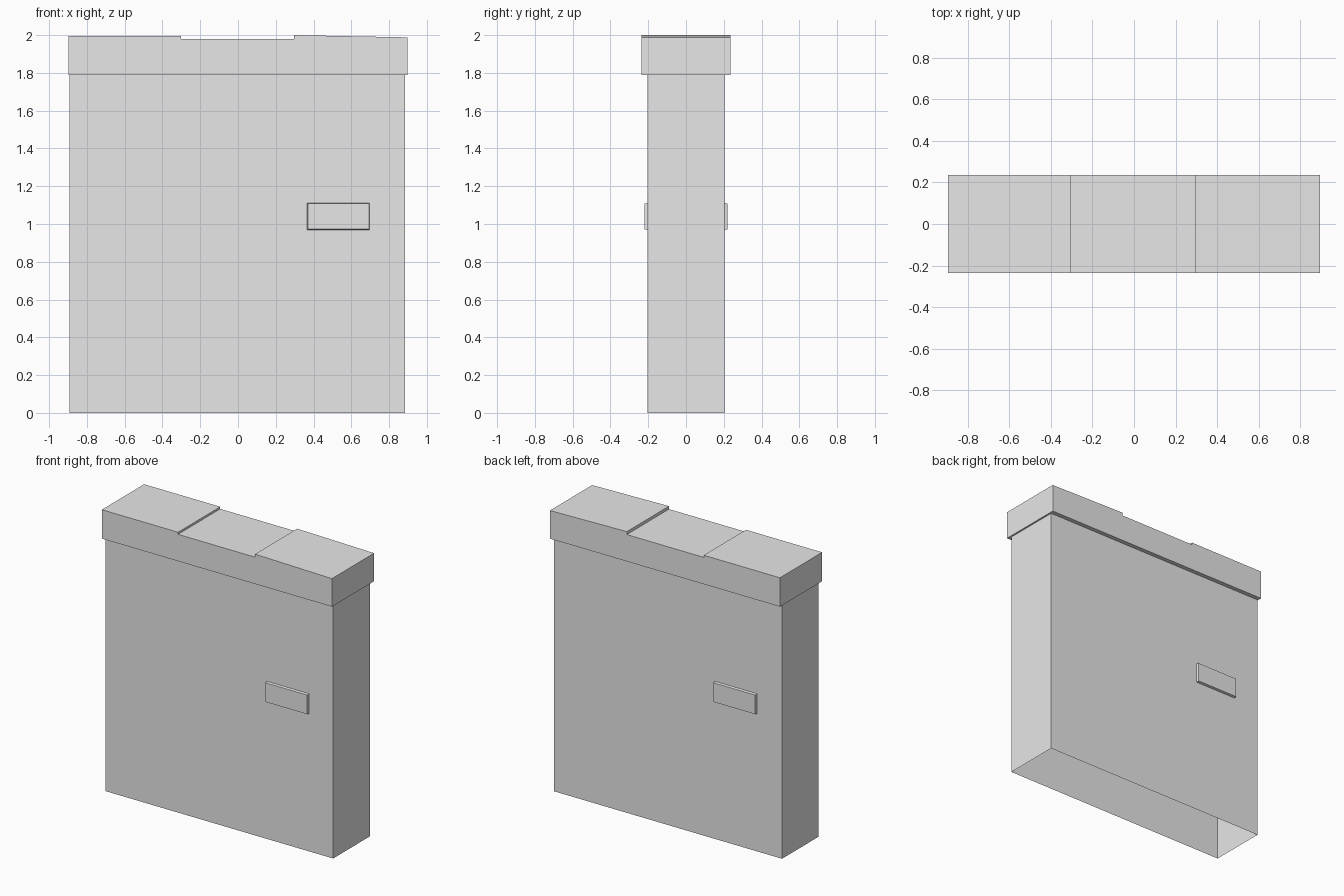
import bpy
import bmesh
from mathutils import Matrix

cube = bpy.data.objects.get("Cube")
if cube:
    bpy.data.objects.remove(cube, do_unlink=True)

# One plain grey
GREY = (0.8, 0.8, 0.8, 1.0)
grey = bpy.data.materials.new("plain grey")
grey.use_nodes = True
grey.diffuse_color = GREY
grey.node_tree.nodes["Principled BSDF"].inputs["Base Color"].default_value = GREY


def finish(name, bm):
    mesh = bpy.data.meshes.new(name)
    bm.to_mesh(mesh)
    bm.free()
    mesh.materials.append(grey)
    obj = bpy.data.objects.new(name, mesh)
    bpy.context.collection.objects.link(obj)
    return obj


def box(x0, x1, y0, y1, z0, z1):
    bm = bmesh.new()
    bmesh.ops.create_cube(bm, size=1)
    bmesh.ops.scale(bm, vec=(x1 - x0, y1 - y0, z1 - z0), verts=bm.verts)
    bmesh.ops.translate(bm, vec=((x0 + x1) / 2, (y0 + y1) / 2, (z0 + z1) / 2), verts=bm.verts)
    return bm


# Thin-walled body, open underneath
bm = box(-0.892, 0.885, -0.204, 0.204, 0, 1.8)
bmesh.ops.delete(bm, geom=[f for f in bm.faces if f.normal.z < -0.9], context="FACES_ONLY")
finish("body", bm)

# Overhanging lid: stepped outline extruded front to back
outline = [(-0.897, 1.79), (0.897, 1.79), (0.897, 1.988), (0.297, 2.0),
           (0.297, 1.979), (-0.303, 1.979), (-0.303, 1.994), (-0.897, 1.994)]
bm = bmesh.new()
front = bm.faces.new([bm.verts.new((x, -0.235, z)) for x, z in outline])
swept = bmesh.ops.extrude_face_region(bm, geom=[front], use_keep_orig=True)
back_verts = [v for v in swept["geom"] if isinstance(v, bmesh.types.BMVert)]
bmesh.ops.translate(bm, vec=(0, 0.47, 0), verts=back_verts)
bmesh.ops.recalc_face_normals(bm, faces=bm.faces)
finish("lid", bm)

# Tapered handle plate on each broad side, half a turn apart
for name, turn in (("front_handle", 0), ("back_handle", 180)):
    bm = box(0.365, 0.698, -0.221, -0.2, 0.968, 1.112)
    centre = (0.5315, -0.2, 1.04)
    outer = [v for v in bm.verts if v.co.y < -0.21]
    bmesh.ops.scale(bm, vec=(0.97, 1, 0.94), verts=outer,
                    space=Matrix.Translation(centre).inverted())
    bmesh.ops.rotate(bm, cent=(0, 0, 0), verts=bm.verts,
                     matrix=Matrix.Rotation(turn / 180 * 3.14159265, 3, "Z"))
    finish(name, bm)
